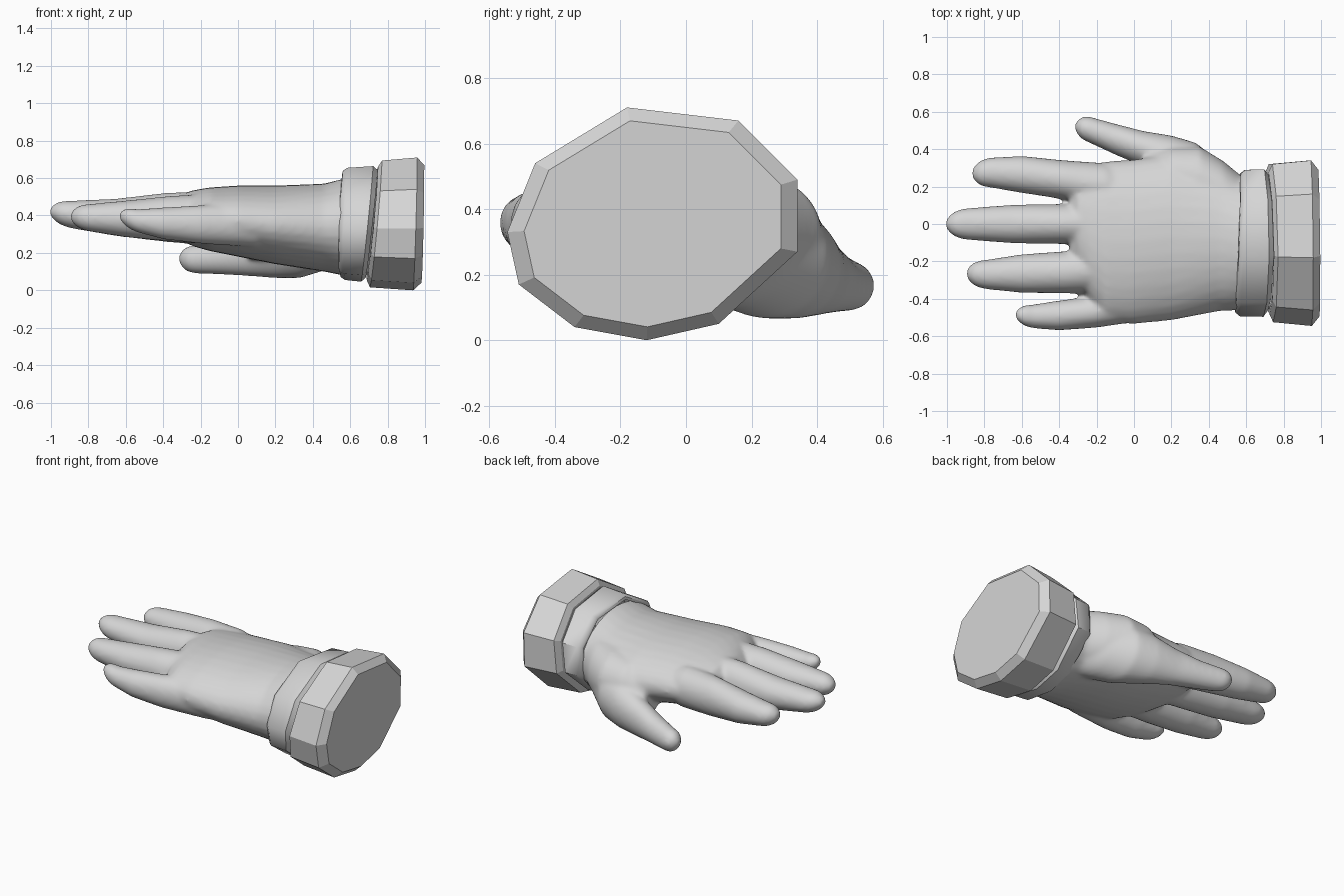
import bpy, bmesh, math

grey = bpy.data.materials.new("light grey")
grey.diffuse_color = (0.67, 0.67, 0.67, 1)


def loft(bm, rings, caps=(True, True)):
    """Skin a list of point rings and close the chosen ends."""
    loops = [[bm.verts.new(p) for p in ring] for ring in rings]
    n = len(loops[0])
    for a, b in zip(loops, loops[1:]):
        for i in range(n):
            bm.faces.new((a[i], b[i], b[(i + 1) % n], a[(i + 1) % n]))
    if caps[0]:
        bm.faces.new(loops[0])
    if caps[1]:
        bm.faces.new(loops[-1][::-1])


def finish(bm, name):
    bmesh.ops.recalc_face_normals(bm, faces=bm.faces)
    mesh = bpy.data.meshes.new(name)
    bm.to_mesh(mesh)
    bm.free()
    mesh.materials.append(grey)
    ob = bpy.data.objects.new(name, mesh)
    bpy.context.collection.objects.link(ob)
    return ob


def activate(ob):
    bpy.ops.object.select_all(action='DESELECT')
    ob.select_set(True)
    bpy.context.view_layer.objects.active = ob


def ellipse(x, y, z, ry, rz, n=32):
    return [(x, y + ry * math.cos(math.tau * i / n), z + rz * math.sin(math.tau * i / n))
            for i in range(n)]


def digit(bm, tip, sections):
    """Finger from its blunt tip (x, y, z) back through elliptical sections."""
    x1, y1, z1, ry, rz = sections[0]
    rings = []
    for k, s in ((0.0, 0.25), (0.1, 0.45), (0.35, 0.75), (0.65, 0.92)):
        rings.append(ellipse(tip[0] + (x1 - tip[0]) * k, tip[1] + (y1 - tip[1]) * k,
                             tip[2] + (z1 - tip[2]) * k, ry * s, rz * s))
    loft(bm, rings + [ellipse(*s) for s in sections])


bm = bmesh.new()
# Palm: sections are x, y, z, half width, half height
loft(bm, [ellipse(*s) for s in (
    (0.64, -0.10, 0.34, 0.355, 0.26), (0.56, -0.10, 0.338, 0.362, 0.258),
    (0.46, -0.075, 0.335, 0.39, 0.235), (0.2, -0.07, 0.35, 0.445, 0.21),
    (0.0, -0.095, 0.37, 0.44, 0.19), (-0.15, -0.095, 0.38, 0.43, 0.17),
    (-0.24, -0.05, 0.385, 0.36, 0.15), (-0.30, 0.0, 0.39, 0.28, 0.125),
    (-0.34, 0.0, 0.39, 0.25, 0.08))])
# Index, middle, ring and little fingers
digit(bm, (-0.865, 0.27, 0.395), (
    (-0.77, 0.275, 0.388, 0.080, 0.074), (-0.6, 0.265, 0.382, 0.099, 0.098),
    (-0.38, 0.237, 0.383, 0.104, 0.122), (-0.15, 0.2, 0.38, 0.125, 0.13), (0.1, 0.15, 0.37, 0.08, 0.08)))
digit(bm, (-1.005, 0.0, 0.42), (
    (-0.89, 0.0, 0.405, 0.085, 0.074), (-0.65, 0.0, 0.390, 0.103, 0.1),
    (-0.38, 0.0, 0.39, 0.107, 0.132), (-0.05, 0.0, 0.38, 0.12, 0.15)))
digit(bm, (-0.895, -0.265, 0.395), (
    (-0.79, -0.27, 0.388, 0.079, 0.074), (-0.6, -0.265, 0.382, 0.103, 0.098),
    (-0.36, -0.258, 0.383, 0.113, 0.122), (-0.15, -0.24, 0.38, 0.125, 0.135), (0.1, -0.2, 0.37, 0.08, 0.1)))
digit(bm, (-0.635, -0.485, 0.40), (
    (-0.54, -0.494, 0.372, 0.064, 0.062), (-0.4, -0.489, 0.358, 0.08, 0.085),
    (-0.2, -0.469, 0.352, 0.085, 0.103), (0.1, -0.41, 0.35, 0.1, 0.12)))
# Thumb, spreading into the ball of the palm
digit(bm, (-0.315, 0.52, 0.17), (
    (-0.24, 0.505, 0.165, 0.070, 0.074), (-0.1, 0.453, 0.175, 0.083, 0.09),
    (0.05, 0.402, 0.195, 0.095, 0.118), (0.2, 0.33, 0.225, 0.143, 0.16),
    (0.33, 0.245, 0.255, 0.19, 0.19), (0.46, 0.14, 0.29, 0.19, 0.185),
    (0.56, 0.04, 0.33, 0.18, 0.19)))
# Web between thumb and back of the hand
loft(bm, [ellipse(*s) for s in (
    (0.05, 0.28, 0.28, 0.09, 0.11), (0.2, 0.265, 0.31, 0.15, 0.165),
    (0.35, 0.23, 0.322, 0.185, 0.178), (0.48, 0.16, 0.33, 0.175, 0.18),
    (0.6, 0.07, 0.34, 0.165, 0.17))])
hand = finish(bm, "hand")
# Fuse palm and digits into one soft skin
remesh = hand.modifiers.new("fuse", 'REMESH')
remesh.mode = 'VOXEL'
remesh.voxel_size = 0.013
remesh.use_smooth_shade = True
soft = hand.modifiers.new("soften", 'SMOOTH')
soft.factor = 0.5
soft.iterations = 10
activate(hand)
for m in ("fuse", "soften"):
    bpy.ops.object.modifier_apply(modifier=m)
# Open the wrist end where the band takes over
bm = bmesh.new()
bm.from_mesh(hand.data)
bmesh.ops.delete(bm, geom=[f for f in bm.faces if f.calc_center_median().x > 0.58], context='FACES')
bm.to_mesh(hand.data)
bm.free()

# Ten-sided cuff outline in y, z
OUTLINE = [(-0.18, 0.71), (0.16, 0.67), (0.34, 0.49), (0.34, 0.27), (0.10, 0.05),
           (-0.12, 0.0), (-0.34, 0.04), (-0.51, 0.17), (-0.545, 0.33), (-0.46, 0.54)]
CY, CZ = -0.10, 0.355


def cuff(name, steps, caps):
    """Ten-sided ring; steps are x, lean in y, lean in z, scale in y, scale in z."""
    bm = bmesh.new()
    loft(bm, [[(x + ly * (y - CY) + lz * (z - CZ), CY + (y - CY) * sy, CZ + (z - CZ) * sz)
               for y, z in OUTLINE] for x, ly, lz, sy, sz in steps], caps)
    return finish(bm, name)


cuff("wide_cuff", ((0.716, -0.02, 0.085, 0.80, 0.80), (0.718, -0.02, 0.08, 0.86, 0.86),
                   (0.737, -0.02, 0.09, 0.955, 0.955), (0.947, -0.01, 0.03, 1.0, 1.0),
                   (0.988, -0.01, 0.02, 0.885, 0.885)), (False, True))
band = cuff("wrist_band", ((0.552, 0.03, 0.02, 0.80, 0.75), (0.556, 0.03, 0.02, 0.84, 0.80),
                           (0.58, 0.03, 0.02, 0.885, 0.845), (0.69, -0.01, 0.09, 0.89, 0.87),
                           (0.715, -0.01, 0.09, 0.81, 0.81)), (False, False))
activate(band)
bpy.ops.object.shade_smooth_by_angle(angle=math.radians(42))
